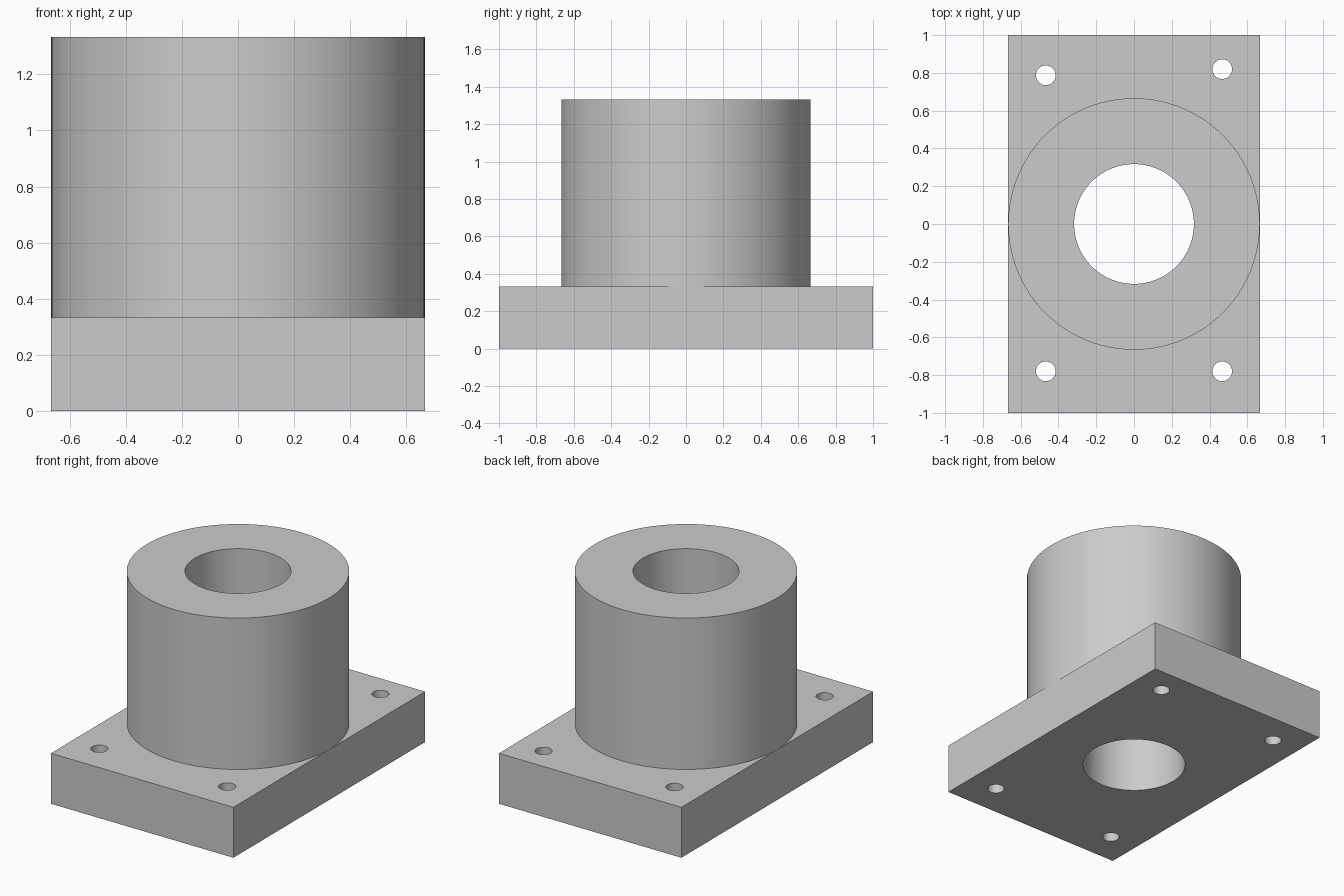
import bpy

cube = bpy.data.objects.get("Cube")
if cube:
    bpy.data.objects.remove(cube, do_unlink=True)

HALF_W, HALF_L = 0.6667, 1.0
PLATE_H, TOTAL_H = 0.3333, 1.3333
BOSS_R, BORE_R, HOLE_R = 0.666, 0.317, 0.052
HOLES = [(-0.467, 0.787), (0.467, 0.82), (-0.467, -0.78), (0.467, -0.78)]

grey = bpy.data.materials.new("plain grey")
grey.use_nodes = True
colour = (0.6, 0.6, 0.6, 1)
grey.diffuse_color = colour
grey.node_tree.nodes["Principled BSDF"].inputs["Base Color"].default_value = colour


def cylinder(name, radius, z0, z1, x=0, y=0, sides=96):
    bpy.ops.mesh.primitive_cylinder_add(
        vertices=sides, radius=radius, depth=z1 - z0, location=(x, y, (z0 + z1) / 2))
    ob = bpy.context.object
    ob.name = name
    ob.data.materials.append(grey)
    return ob


def combine(target, tool, operation):
    mod = target.modifiers.new(tool.name, "BOOLEAN")
    mod.operation = operation
    mod.solver = "EXACT"
    mod.object = tool
    bpy.context.view_layer.objects.active = target
    bpy.ops.object.modifier_apply(modifier=mod.name)
    bpy.data.objects.remove(tool, do_unlink=True)


# Rectangular mounting plate
bpy.ops.mesh.primitive_cube_add(size=1, location=(0, 0, PLATE_H / 2))
body = bpy.context.object
body.name = "flanged_bushing"
body.scale = (2 * HALF_W, 2 * HALF_L, PLATE_H)
bpy.ops.object.transform_apply(location=True, rotation=True, scale=True)
body.data.materials.append(grey)

# Round boss, sunk into the plate and fused with it
combine(body, cylinder("boss", BOSS_R, PLATE_H / 2, TOTAL_H), "UNION")

# Central bore and the four bolt holes
combine(body, cylinder("bore_cutter", BORE_R, -0.1, TOTAL_H + 0.1), "DIFFERENCE")
for x, y in HOLES:
    combine(body, cylinder("bolt_hole_cutter", HOLE_R, -0.1, PLATE_H + 0.1, x, y, 32),
            "DIFFERENCE")

# Smooth round walls, sharp rims
bpy.ops.object.select_all(action="DESELECT")
body.select_set(True)
bpy.context.view_layer.objects.active = body
bpy.ops.object.shade_smooth_by_angle(angle=0.5)
